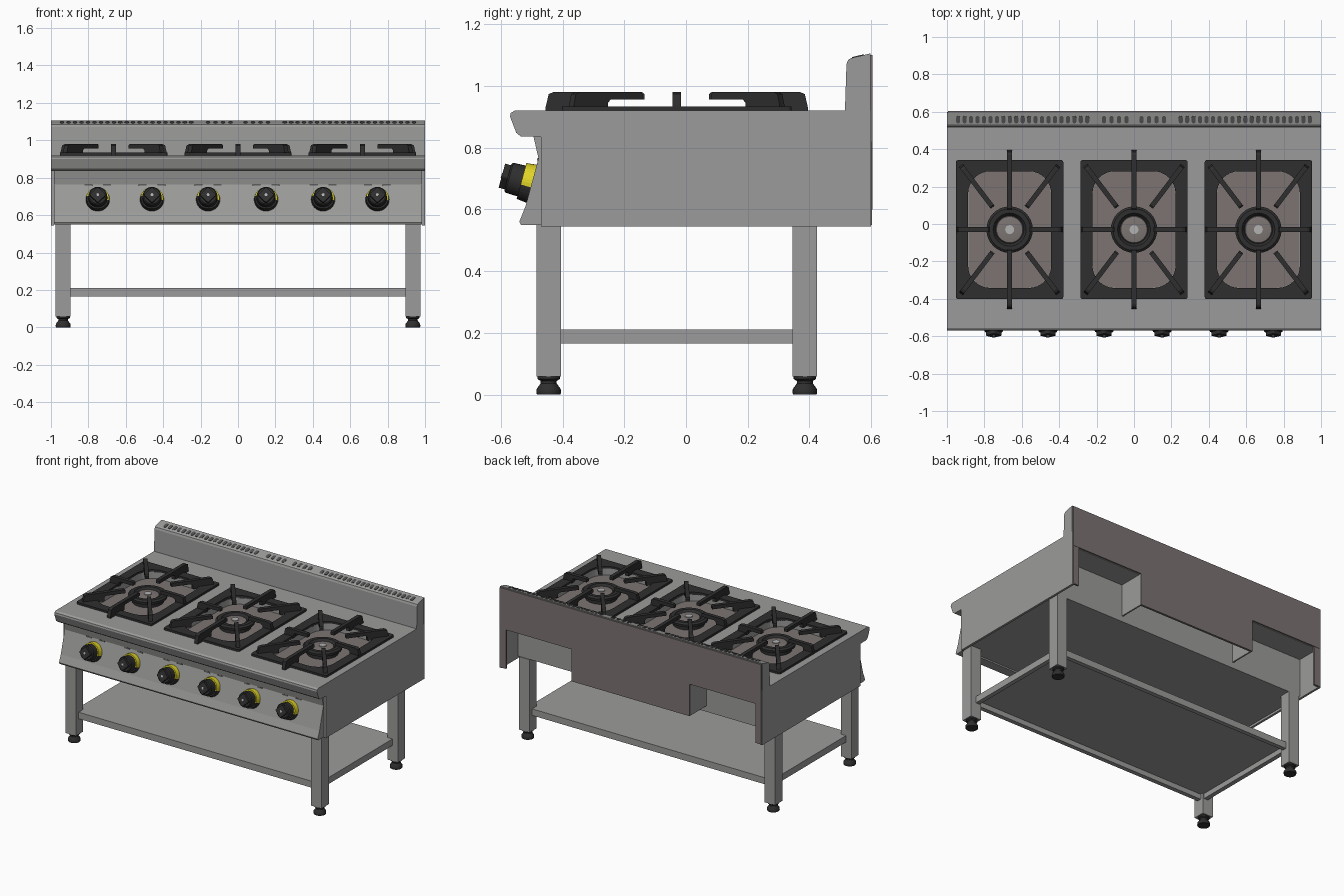
import bpy, bmesh, math
from mathutils import Vector, Matrix

old = bpy.data.objects.get("Cube")
if old:
    bpy.data.objects.remove(old, do_unlink=True)


def material(name, r, g, b):
    m = bpy.data.materials.new(name)
    m.use_nodes = True
    m.diffuse_color = (r, g, b, 1)
    m.node_tree.nodes["Principled BSDF"].inputs["Base Color"].default_value = (r, g, b, 1)
    return m


STEEL = material("brushed steel", 0.33, 0.33, 0.325)
WARM = material("warm grey steel", 0.2, 0.175, 0.17)
IRON = material("cast iron black", 0.028, 0.028, 0.028)
YELLOW = material("dial yellow", 0.75, 0.66, 0.02)
SLOT = material("slot grey", 0.09, 0.09, 0.09)
LIGHT = material("light grey", 0.45, 0.45, 0.45)


def finish(name, bm, mats, smooth=False):
    bmesh.ops.recalc_face_normals(bm, faces=bm.faces)
    me = bpy.data.meshes.new(name)
    bm.to_mesh(me)
    bm.free()
    ob = bpy.data.objects.new(name, me)
    bpy.context.collection.objects.link(ob)
    for m in mats:
        me.materials.append(m)
    if smooth:
        bpy.ops.object.select_all(action='DESELECT')
        ob.select_set(True)
        bpy.context.view_layer.objects.active = ob
        bpy.ops.object.shade_smooth_by_angle(angle=math.radians(35))
    return ob


def prism(name, pts, axis, a, b, mat, matrix=None, smooth=False):
    """Extrude a 2D outline along x, y or z from a to b."""
    place = {'x': lambda p, t: (t, p[0], p[1]),
             'y': lambda p, t: (p[0], t, p[1]),
             'z': lambda p, t: (p[0], p[1], t)}[axis]
    bm = bmesh.new()
    face = bm.faces.new([bm.verts.new(place(p, a)) for p in pts])
    top = bmesh.ops.extrude_face_region(bm, geom=[face])['geom']
    shift = Vector(place((0, 0), b - a))
    bmesh.ops.translate(bm, vec=shift, verts=[v for v in top if isinstance(v, bmesh.types.BMVert)])
    if matrix:
        bm.transform(matrix)
    return finish(name, bm, [mat], smooth)


def box(name, x0, x1, y0, y1, z0, z1, mat):
    return prism(name, [(x0, y0), (x1, y0), (x1, y1), (x0, y1)], 'z', z0, z1, mat)


def lathe(name, profile, matrix, mat, steps=32):
    """Spin a (radius, height) profile around local z."""
    bm = bmesh.new()
    vs = [bm.verts.new((r, 0, h)) for r, h in profile]
    edges = [bm.edges.new(pair) for pair in zip(vs, vs[1:])]
    bmesh.ops.spin(bm, geom=vs + edges, cent=(0, 0, 0), axis=(0, 0, 1),
                   angle=2 * math.pi, steps=steps)
    bmesh.ops.remove_doubles(bm, verts=bm.verts, dist=0.0002)
    bm.transform(matrix)
    return finish(name, bm, [mat], True)


def rounded(cx, cy, hx, hy, r, n=8):
    pts = []
    for k, (sx, sy) in enumerate([(1, 1), (-1, 1), (-1, -1), (1, -1)]):
        for i in range(n + 1):
            t = math.pi / 2 * (k + i / n)
            pts.append((cx + sx * (hx - r) + r * math.cos(t), cy + sy * (hy - r) + r * math.sin(t)))
    return pts


def cut(ob, cutter):
    mod = ob.modifiers.new("cut", 'BOOLEAN')
    mod.object, mod.operation, mod.solver = cutter, 'DIFFERENCE', 'EXACT'
    bpy.context.view_layer.objects.active = ob
    bpy.ops.object.modifier_apply(modifier=mod.name)


# Main housing, side plates and front
CY = -0.03
body = box("housing", -0.99, 0.99, -0.47, 0.42, 0.56, 0.92, STEEL)
box("rear_deck", -0.99, 0.99, 0.42, 0.59, 0.82, 0.92, STEEL)
prism("front_lip", [(-0.47, 0.92), (-0.555, 0.92), (-0.568, 0.912), (-0.57, 0.9), (-0.55, 0.848),
                    (-0.535, 0.836), (-0.47, 0.835)], 'x', -1, 1, STEEL)
prism("control_panel", [(-0.47, 0.84), (-0.495, 0.84), (-0.478, 0.765), (-0.52, 0.61),
                        (-0.54, 0.56), (-0.535, 0.55), (-0.47, 0.55)], 'x', -0.985, 0.985, STEEL)

# Splashback with vent slots, and notched rear panel
prism("splashback", [(0.515, 0.92), (0.52, 1.07), (0.525, 1.084), (0.535, 1.09), (0.597, 1.105),
                     (0.597, 0.9), (0.515, 0.9)], 'x', -1, 1, STEEL)
box("rear_panel_upper", -0.995, 0.995, 0.595, 0.605, 0.82, 1.1, WARM)
box("rear_panel_middle", -0.45, 0.45, 0.59, 0.605, 0.6, 0.82, WARM)
tilt = Matrix.Rotation(math.radians(13.6), 4, 'X')
for first, last, count in [(-0.94, -0.25, 21), (-0.16, -0.04, 4), (0.04, 0.16, 4), (0.25, 0.94, 21)]:
    for i in range(count):
        x = first + (last - first) * i / (count - 1)
        prism("vent_slot", rounded(0, 0, 0.011, 0.02, 0.0105, 4), 'z', -0.002, 0.002, SLOT,
              Matrix.Translation((x, 0.558, 1.096)) @ tilt)

# Sides, legs, feet and shelf
FOOT = [(0, 0), (0.038, 0), (0.04, 0.006), (0.039, 0.018), (0.026, 0.036), (0.026, 0.044),
        (0.036, 0.05), (0.036, 0.062), (0, 0.062)]
for s in (-1, 1):
    box("side_plate", s * 0.985, s, -0.47, 0.6, 0.545, 0.92, STEEL)
    box("rear_corner_strip", s * 0.95, s * 0.995, 0.59, 0.603, 0.55, 0.82, WARM)
    box("rear_notch_flange", s * 0.44, s * 0.45, 0.42, 0.6, 0.6, 0.82, STEEL)
    for y in (-0.445, 0.385):
        box("leg", s * 0.895, s * 0.975, y - 0.04, y + 0.04, 0.058, 0.56, STEEL)
        lathe("foot", FOOT, Matrix.Translation((s * 0.935, y, 0)), IRON, 24)
    box("shelf_side_rail", s * 0.905, s * 0.935, -0.42, 0.36, 0.165, 0.21, STEEL)
for y in (-0.455, 0.365):
    box("shelf_rail", -0.91, 0.91, y, y + 0.03, 0.165, 0.21, STEEL)
box("shelf", -0.93, 0.93, -0.45, 0.39, 0.2, 0.21, STEEL)

# Burner cells: sunken tray, burner, grate frame and eight fingers
BURNER = [(0, 0.872), (0.1, 0.872), (0.1, 0.9), (0.122, 0.905), (0.124, 0.922), (0.112, 0.932),
          (0.088, 0.932), (0.076, 0.915), (0, 0.915)]


def finger(cx, angle, start, end, leg):
    outline = [(start, 0.956), (start, 0.974), (start + 0.008, 0.98), (end - 0.025, 0.98),
               (end - 0.01, 0.973), (end, 0.93), (end, 0.92), (end - leg, 0.92),
               (end - leg, 0.945), (end - leg - 0.012, 0.956)]
    prism("grate_finger", outline, 'y', -0.013, 0.013, IRON,
          Matrix.Translation((cx, CY, 0)) @ Matrix.Rotation(angle, 4, 'Z'))


for cx in (-0.665, 0, 0.665):
    opening = prism("opening_cutter", rounded(cx, CY, 0.222, 0.312, 0.12), 'z', 0.87, 1, STEEL)
    opening.hide_render = True
    frame = prism("grate_frame", rounded(cx, CY, 0.287, 0.372, 0.012, 3), 'z', 0.915, 0.934, IRON)
    cut(body, opening)
    cut(frame, opening)
    bpy.data.objects.remove(opening, do_unlink=True)
    prism("burner_tray", rounded(cx, CY, 0.221, 0.311, 0.12), 'z', 0.868, 0.875, WARM)
    lathe("burner_ring", BURNER, Matrix.Translation((cx, CY, 0)), IRON)
    lathe("burner_cap", [(0, 0.91), (0.075, 0.91), (0.07, 0.921), (0.045, 0.925), (0, 0.925)],
          Matrix.Translation((cx, CY, 0)), WARM)
    lathe("burner_pin", [(0, 0.92), (0.024, 0.92), (0.024, 0.93), (0, 0.93)],
          Matrix.Translation((cx, CY, 0)), LIGHT, 16)
    for k in range(4):
        along_y = k % 2
        finger(cx, k * math.pi / 2, 0.105, 0.425 if along_y else 0.285, 0.15 if along_y else 0.07)
        diagonal = math.atan2(0.345, 0.262)
        finger(cx, (diagonal, math.pi - diagonal, math.pi + diagonal, -diagonal)[k], 0.15, 0.43, 0.14)

# Control knobs standing square to the sloping panel
normal = Vector((0, -0.96, 0.26)).normalized()
up = normal.cross(Vector((1, 0, 0))).normalized()
turn = Matrix((Vector((1, 0, 0)), up, normal)).transposed().to_4x4()
for x in (-0.75, -0.46, -0.16, 0.15, 0.455, 0.745):
    place = Matrix.Translation((x, -0.5, 0.683)) @ turn
    bm = bmesh.new()
    bmesh.ops.create_cone(bm, cap_ends=True, cap_tris=True, segments=32, radius1=0.064,
                          radius2=0.06, depth=0.034,
                          matrix=Matrix.Translation((0, 0, 0.017)))
    for f in bm.faces:
        c = f.calc_center_median()
        f.material_index = 1 if c.y + 0.3 * c.x > 0.0 else 0
    bm.transform(place)
    finish("knob_dial", bm, [IRON, YELLOW])
    lathe("knob_barrel", [(0, 0.03), (0.052, 0.03), (0.05, 0.075), (0.044, 0.08), (0, 0.08)],
          place, IRON, 24)
    prism("knob_grip", rounded(0, 0, 0.031, 0.031, 0.008, 3), 'z', 0.075, 0.1, IRON,
          place @ Matrix.Rotation(math.pi / 4, 4, 'Z'))
    lathe("knob_pointer_dot", [(0, 0.1), (0.008, 0.1), (0.008, 0.102), (0, 0.102)], place, LIGHT, 12)
    # Thin markings above the knob
    for dx in (-0.05, 0.05):
        prism("dial_mark", rounded(dx, 0.082, 0.022, 0.004, 0.003, 2), 'z', -0.002, 0.003, SLOT, place)
